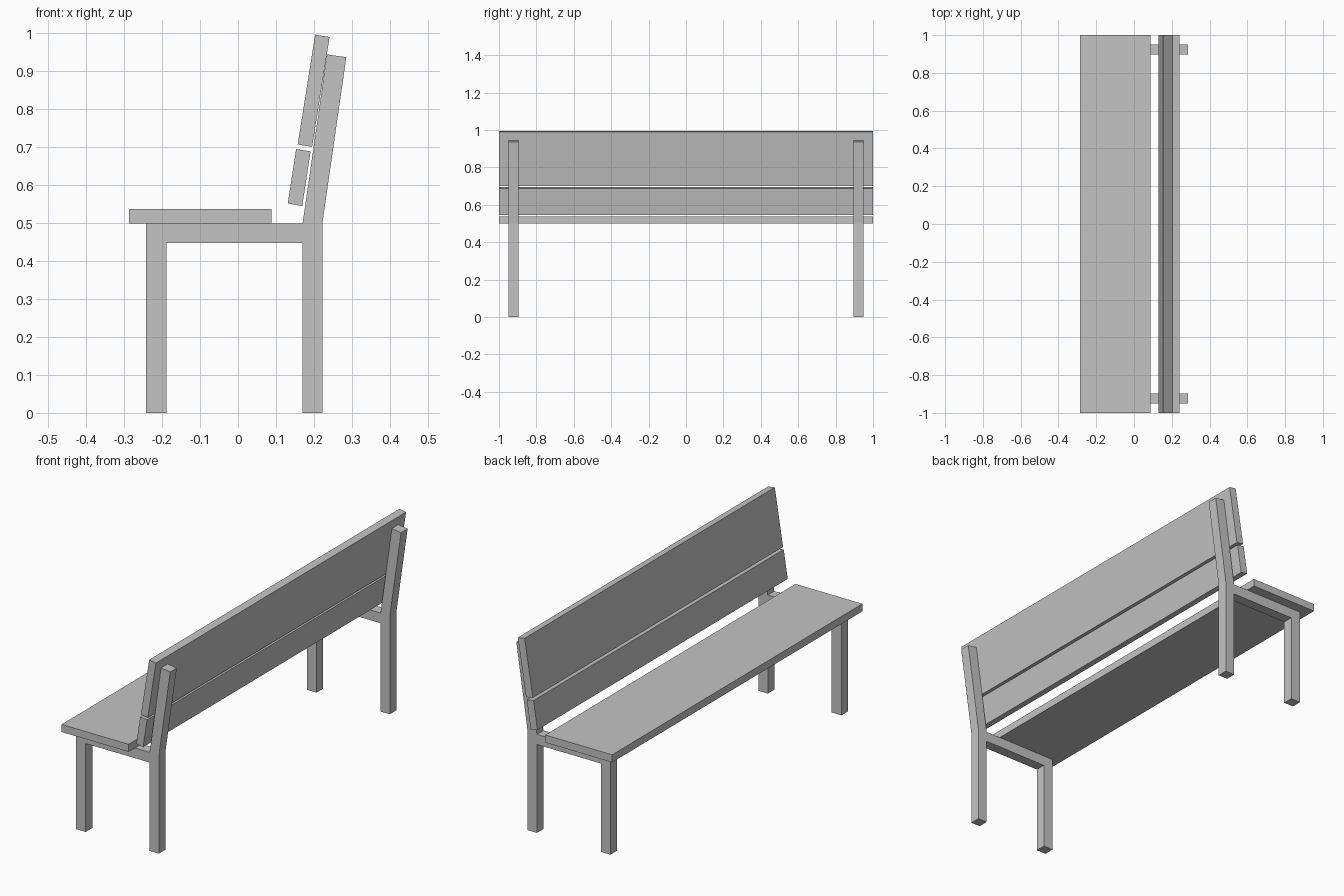
import bpy
import bmesh

# Remove the default cube
default_cube = bpy.data.objects.get("Cube")
if default_cube:
    bpy.data.objects.remove(default_cube, do_unlink=True)

# Single painted finish
finish = bpy.data.materials.new("light_grey")
finish.use_nodes = True
grey = (0.55, 0.55, 0.55, 1.0)
finish.diffuse_color = grey
finish.node_tree.nodes["Principled BSDF"].inputs["Base Color"].default_value = grey


def extrude_profile(name, outline, y_start, y_end):
    """Extrude a side outline of (x, z) points along y."""
    bm = bmesh.new()
    face = bm.faces.new([bm.verts.new((x, y_start, z)) for x, z in outline])
    result = bmesh.ops.extrude_face_region(bm, geom=[face])
    moved = [v for v in result["geom"] if isinstance(v, bmesh.types.BMVert)]
    bmesh.ops.translate(bm, verts=moved, vec=(0, y_end - y_start, 0))
    bmesh.ops.recalc_face_normals(bm, faces=bm.faces)
    mesh = bpy.data.meshes.new(name)
    bm.to_mesh(mesh)
    bm.free()
    mesh.materials.append(finish)
    obj = bpy.data.objects.new(name, mesh)
    bpy.context.collection.objects.link(obj)
    return obj


# Side frames: front leg, rail, rear leg and leaning back post in one outline
front_outer, front_inner = -0.242, -0.188
rear_inner, rear_outer = 0.17, 0.222
rail_bottom, rail_top = 0.447, 0.4985
frame_outline = [
    (front_outer, 0), (front_inner, 0),
    (front_inner, rail_bottom), (rear_inner, rail_bottom),
    (rear_inner, 0), (rear_outer, 0), (rear_outer, rail_top),
    (0.285, 0.936), (0.234, 0.943),
    (rear_inner, rail_top), (front_outer, rail_top),
]
inner_y, outer_y = 0.8965, 0.949
extrude_profile("left_end_frame", frame_outline, inner_y, outer_y)
extrude_profile("right_end_frame", frame_outline, -outer_y, -inner_y)

# Full-length boards: flat seat and two leaning back boards
boards = {
    "seat_board": [(-0.287, rail_top), (0.088, rail_top), (0.088, 0.537), (-0.287, 0.537)],
    "lower_back_board": [(0.131, 0.551), (0.169, 0.544), (0.191, 0.688), (0.153, 0.694)],
    "upper_back_board": [(0.157, 0.706), (0.195, 0.700), (0.241, 0.989), (0.203, 0.995)],
}
for board_name, board_outline in boards.items():
    extrude_profile(board_name, board_outline, -1, 1)
